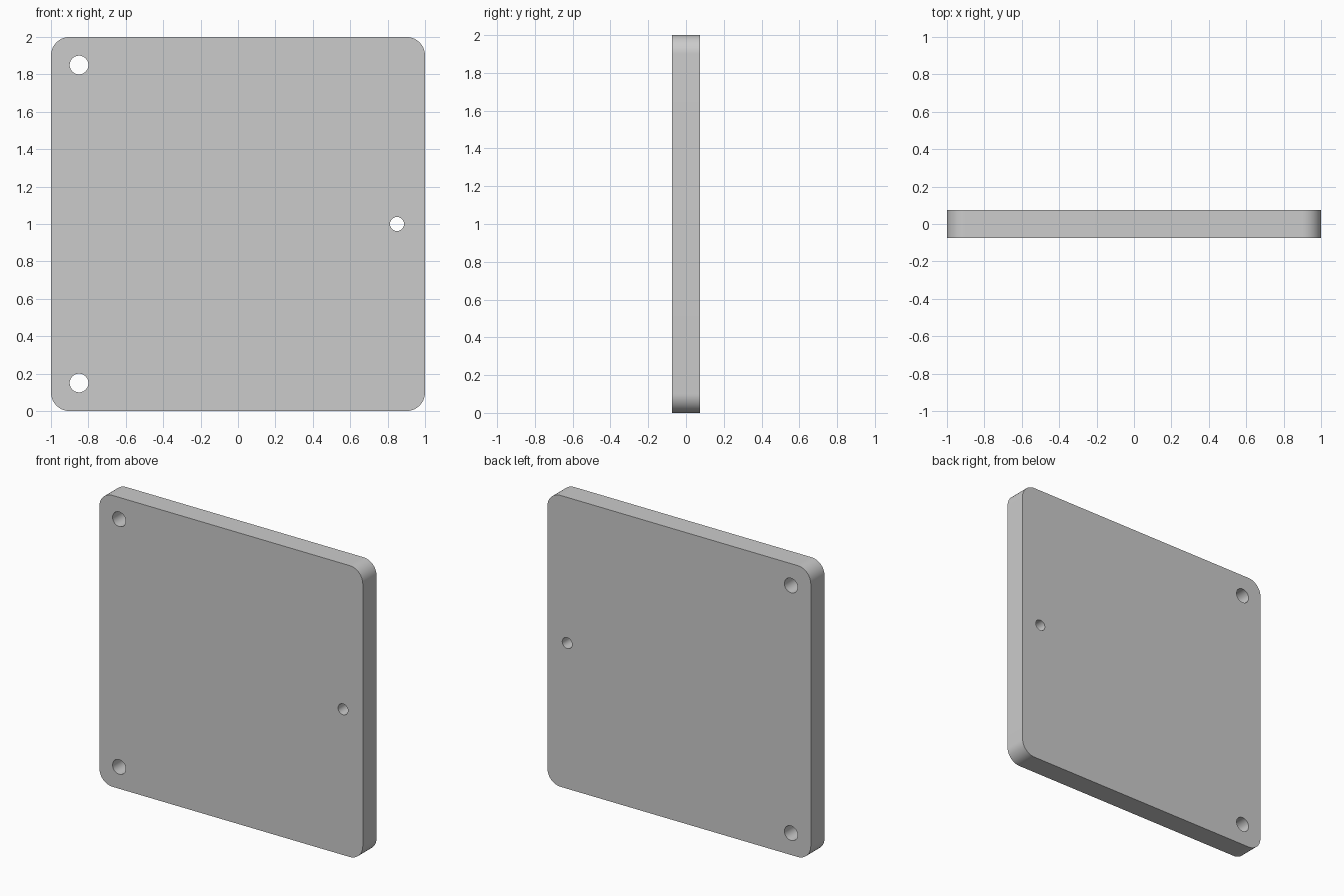
import bpy, bmesh
from math import sin, cos, pi, radians

if "Cube" in bpy.data.objects:
    bpy.data.objects.remove(bpy.data.objects["Cube"])

WIDTH, HEIGHT, THICK, RADIUS = 2.0, 2.0, 0.15, 0.1


def arc(cx, cz, r, start, sweep, n):
    return [(cx + r * cos(start + sweep * i / n), cz + r * sin(start + sweep * i / n))
            for i in range(n + 1)]


def add_loop(curve, pts):
    s = curve.splines.new('POLY')
    s.points.add(len(pts) - 1)
    for p, (x, z) in zip(s.points, pts):
        p.co = (x, z, 0, 1)
    s.use_cyclic_u = True


# Flat profile, filled and extruded to the plate thickness
curve = bpy.data.curves.new("mounting_plate", 'CURVE')
curve.dimensions = '2D'
curve.fill_mode = 'BOTH'
curve.extrude = THICK / 2

# Rounded square outline
ix = WIDTH / 2 - RADIUS
lo, hi = RADIUS, HEIGHT - RADIUS
outline = []
for k, (cx, cz) in enumerate([(ix, hi), (-ix, hi), (-ix, lo), (ix, lo)]):
    outline += arc(cx, cz, RADIUS, k * pi / 2, pi / 2, 16)
add_loop(curve, outline)

# Two large holes on the left, one smaller hole on the right
for x, z, r in [(-0.85, 1.85, 0.05), (-0.85, 0.15, 0.05), (0.85, 1.0, 0.0375)]:
    add_loop(curve, arc(x, z, r, 0, 2 * pi, 48)[:-1])

plate = bpy.data.objects.new("mounting_plate", curve)
bpy.context.collection.objects.link(plate)
plate.rotation_euler.x = radians(90)
bpy.context.view_layer.objects.active = plate
plate.select_set(True)
bpy.ops.object.convert(target='MESH')
plate = bpy.context.object
bpy.ops.object.transform_apply(location=False, rotation=True, scale=False)

# Weld the caps to the rim and keep the edges crisp
bm = bmesh.new()
bm.from_mesh(plate.data)
bmesh.ops.remove_doubles(bm, verts=bm.verts, dist=1e-5)
bmesh.ops.recalc_face_normals(bm, faces=bm.faces)
bmesh.ops.dissolve_limit(bm, angle_limit=radians(0.5), verts=bm.verts, edges=bm.edges)
bm.to_mesh(plate.data)
bm.free()
bpy.ops.object.shade_smooth_by_angle(angle=radians(30))
